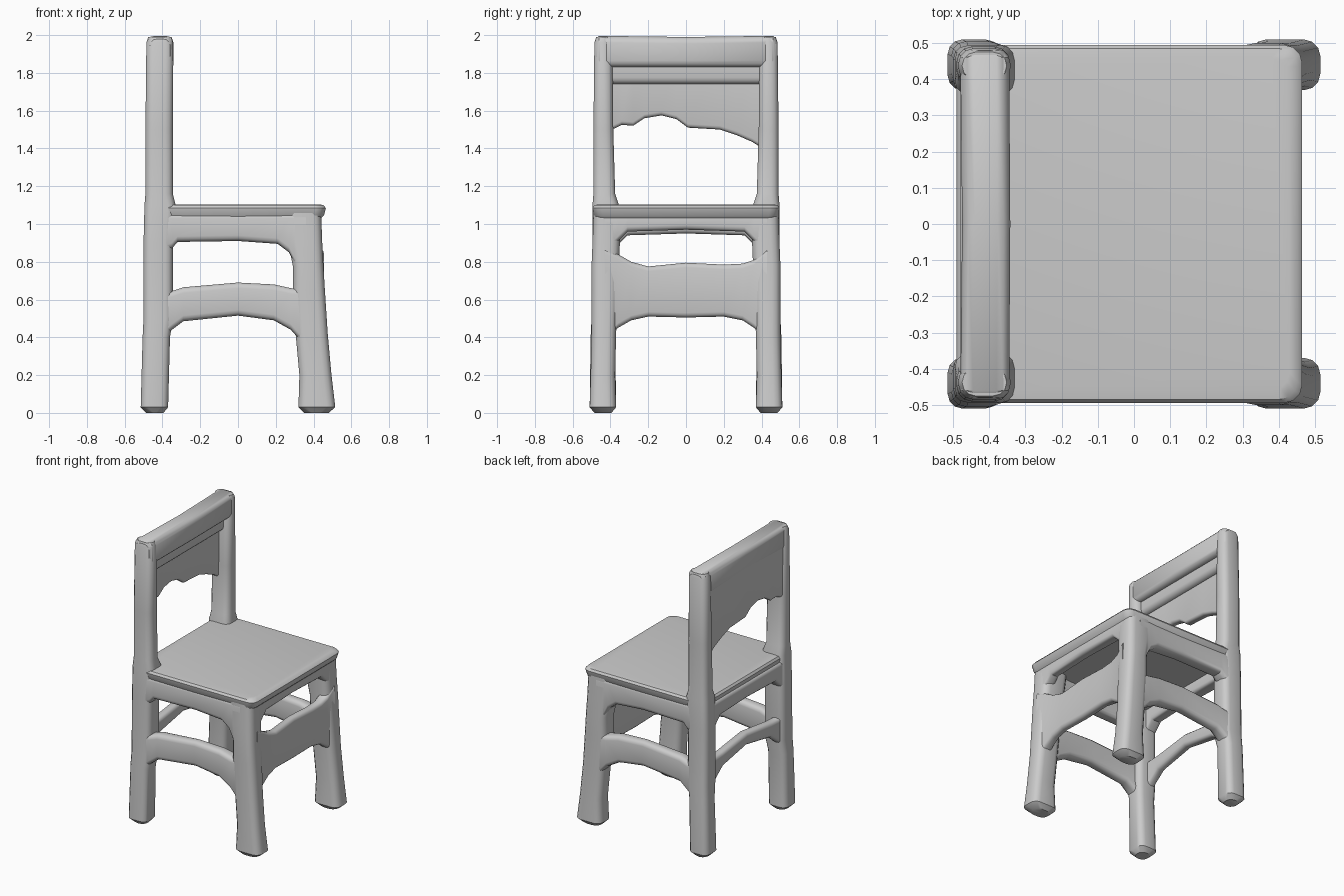
import bpy, bmesh, math


def rounded_ring(a0, a1, b0, b1, r, n=3):
    """Points of a rounded rectangle, counter-clockwise."""
    r = min(r, (a1 - a0) * 0.49, (b1 - b0) * 0.49)
    corners = [(a1 - r, b1 - r), (a0 + r, b1 - r), (a0 + r, b0 + r), (a1 - r, b0 + r)]
    pts = []
    for i, (ca, cb) in enumerate(corners):
        for k in range(n + 1):
            t = math.pi / 2 * (i + k / n)
            pts.append((ca + r * math.cos(t), cb + r * math.sin(t)))
    return pts


def loft(name, axis, sections, r, mirror=False):
    """Skin rounded rectangles (t, a0, a1, b0, b1) placed along an axis."""
    place = {'x': lambda t, a, b: (t, a, b),
             'y': lambda t, a, b: (a, t, b),
             'z': lambda t, a, b: (a, b, t)}[axis]
    for side in ((1, -1) if mirror else (1,)):
        bm = bmesh.new()
        rings = []
        for t, a0, a1, b0, b1 in sections:
            pts = [place(t, a, b) for a, b in rounded_ring(a0, a1, b0, b1, r)]
            rings.append([bm.verts.new((x, y * side, z)) for x, y, z in pts])
        n = len(rings[0])
        for lo, hi in zip(rings, rings[1:]):
            for i in range(n):
                j = (i + 1) % n
                bm.faces.new((lo[i], lo[j], hi[j], hi[i]))
        bm.faces.new(rings[0])
        bm.faces.new(rings[-1])
        bmesh.ops.recalc_face_normals(bm, faces=bm.faces)
        suffix = ("_left" if side > 0 else "_right") if mirror else ""
        mesh = bpy.data.meshes.new(name + suffix)
        bm.to_mesh(mesh)
        bm.free()
        obj = bpy.data.objects.new(name + suffix, mesh)
        bpy.context.collection.objects.link(obj)
        bpy.ops.object.select_all(action='DESELECT')
        obj.select_set(True)
        bpy.context.view_layer.objects.active = obj
        bpy.ops.object.shade_smooth_by_angle(angle=math.radians(40))


# Tall posts that form the rear legs and the sides of the backrest
loft("back_post", 'z', [
    (0.00, -0.485, -0.395, 0.395, 0.485),
    (0.03, -0.515, -0.37, 0.37, 0.51),
    (0.40, -0.505, -0.36, 0.375, 0.505),
    (0.50, -0.50, -0.345, 0.36, 0.50),
    (0.90, -0.50, -0.345, 0.36, 0.495),
    (1.10, -0.495, -0.33, 0.355, 0.495),
    (1.16, -0.49, -0.345, 0.375, 0.49),
    (1.50, -0.49, -0.345, 0.385, 0.49),
    (1.96, -0.485, -0.342, 0.39, 0.485),
    (1.99, -0.475, -0.352, 0.40, 0.475)], 0.04, mirror=True)

# Splayed legs on the +x side
loft("front_leg", 'z', [
    (0.00, 0.35, 0.48, 0.395, 0.485),
    (0.03, 0.32, 0.515, 0.37, 0.51),
    (0.20, 0.325, 0.495, 0.375, 0.505),
    (0.42, 0.305, 0.475, 0.37, 0.50),
    (0.65, 0.29, 0.46, 0.36, 0.50),
    (0.78, 0.29, 0.452, 0.355, 0.50),
    (0.90, 0.265, 0.446, 0.35, 0.495),
    (1.06, 0.25, 0.44, 0.34, 0.49)], 0.045, mirror=True)

# Seat slab with a rounded overhanging lip
loft("seat", 'z', [
    (1.025, -0.46, 0.435, -0.475, 0.475),
    (1.045, -0.475, 0.455, -0.488, 0.488),
    (1.085, -0.48, 0.465, -0.495, 0.495),
    (1.10, -0.47, 0.452, -0.485, 0.485),
    (1.104, -0.45, 0.43, -0.46, 0.46)], 0.05)

# Aprons under the seat
loft("side_apron", 'x', [
    (-0.42, 0.39, 0.493, 0.84, 1.06),
    (-0.35, 0.39, 0.493, 0.87, 1.06),
    (-0.32, 0.39, 0.491, 0.905, 1.06),
    (0.00, 0.39, 0.488, 0.91, 1.06),
    (0.21, 0.39, 0.49, 0.895, 1.06),
    (0.27, 0.385, 0.492, 0.85, 1.06),
    (0.30, 0.385, 0.492, 0.79, 1.06),
    (0.36, 0.385, 0.492, 0.75, 1.06)], 0.03, mirror=True)
for name, x0, x1, z in (("front_apron", 0.365, 0.442, 0.97), ("back_apron", -0.49, -0.40, 0.95)):
    loft(name, 'y', [(y, x0, x1, z - drop, 1.06) for y, drop in
                     ((-0.43, 0.13), (-0.36, 0.06), (-0.31, 0.01), (0, 0),
                      (0.31, 0.01), (0.36, 0.06), (0.43, 0.13))], 0.025)

# Arched stretchers between the legs
loft("side_stretcher", 'x', [
    (-0.42, 0.40, 0.495, 0.38, 0.64),
    (-0.35, 0.40, 0.495, 0.44, 0.645),
    (-0.29, 0.405, 0.49, 0.485, 0.665),
    (0.00, 0.41, 0.485, 0.515, 0.69),
    (0.19, 0.405, 0.488, 0.49, 0.68),
    (0.28, 0.40, 0.495, 0.44, 0.66),
    (0.35, 0.40, 0.495, 0.36, 0.655)], 0.03, mirror=True)
loft("front_stretcher", 'y', [
    (-0.43, 0.37, 0.455, 0.38, 0.87),
    (-0.36, 0.375, 0.45, 0.45, 0.84),
    (-0.29, 0.38, 0.446, 0.49, 0.80),
    (-0.20, 0.38, 0.442, 0.51, 0.775),
    (0.00, 0.38, 0.44, 0.505, 0.795),
    (0.20, 0.38, 0.442, 0.51, 0.785),
    (0.30, 0.38, 0.446, 0.49, 0.79),
    (0.36, 0.375, 0.45, 0.45, 0.81),
    (0.43, 0.37, 0.455, 0.38, 0.87)], 0.025)
loft("back_stretcher", 'y', [(y, -0.48, -0.415, lo, hi) for y, lo, hi in
                             ((-0.43, 0.40, 0.68), (-0.36, 0.49, 0.66), (-0.27, 0.56, 0.665),
                              (0, 0.61, 0.70), (0.27, 0.56, 0.665), (0.36, 0.49, 0.66),
                              (0.43, 0.40, 0.68))], 0.025)

# Backrest: thick top rail and a thinner panel with an uneven lower edge
loft("top_rail", 'y', [
    (-0.48, -0.465, -0.36, 1.86, 1.98),
    (-0.46, -0.48, -0.345, 1.83, 1.996),
    (0.00, -0.475, -0.342, 1.83, 1.99),
    (0.46, -0.48, -0.345, 1.83, 1.996),
    (0.48, -0.465, -0.36, 1.86, 1.98)], 0.035)
loft("back_panel", 'y', [(y, -0.475, -0.42, z, 1.94) for y, z in
                         ((-0.44, 1.49), (-0.38, 1.505), (-0.34, 1.525), (-0.28, 1.52),
                          (-0.22, 1.56), (-0.13, 1.575), (-0.05, 1.555), (0.01, 1.51),
                          (0.18, 1.50), (0.27, 1.47), (0.35, 1.435), (0.44, 1.38))], 0.02)
# Sloped shoulder blending the rail into the panel
loft("rail_shoulder", 'y', [(-0.43, -0.46, -0.385, 1.74, 1.92),
                            (0.43, -0.46, -0.385, 1.74, 1.92)], 0.035)
